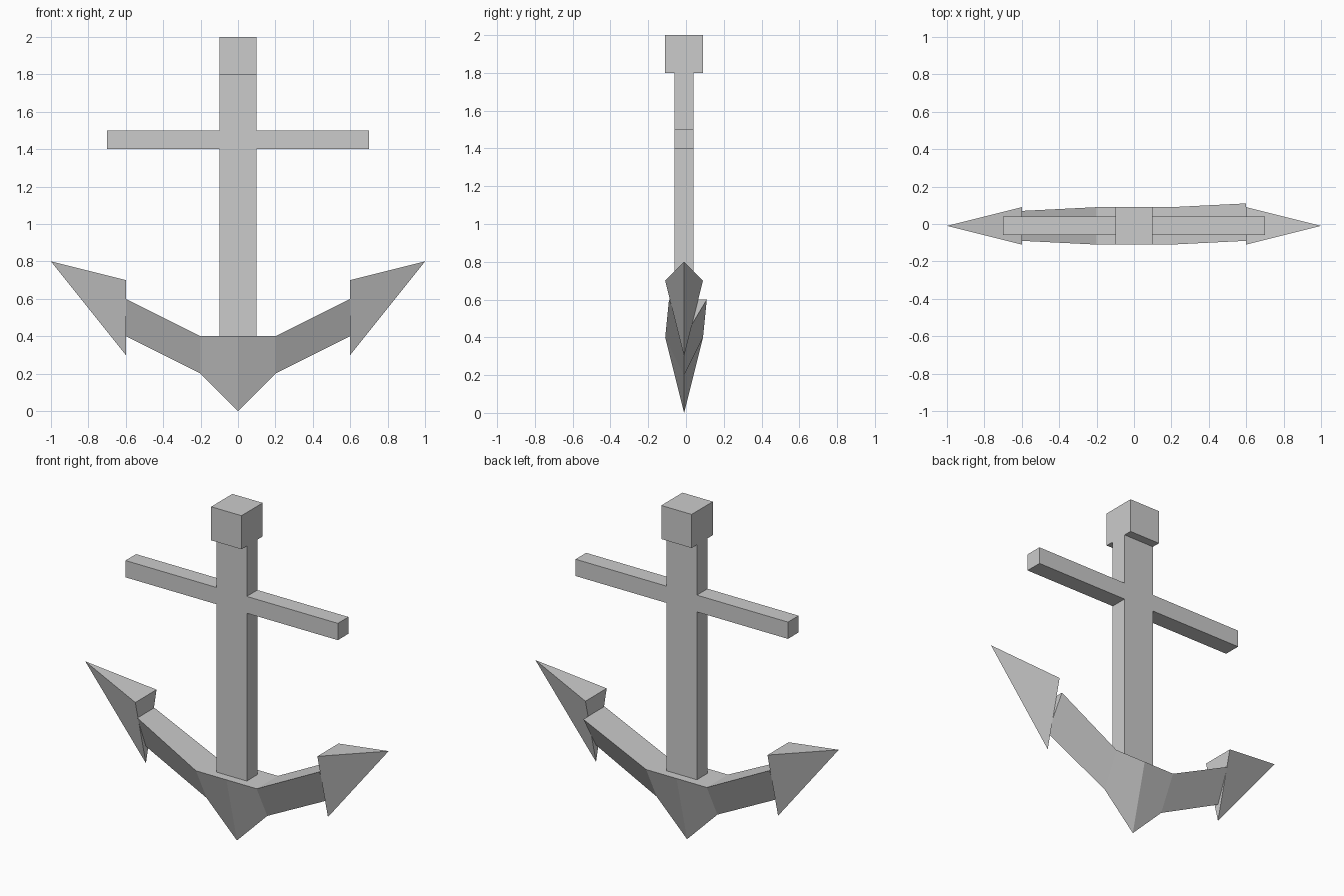
import bpy

SHIFT = -0.01  # keeps the slightly uneven arms centred in depth

if "Cube" in bpy.data.objects:
    bpy.data.objects.remove(bpy.data.objects["Cube"])

iron = bpy.data.materials.new("iron_grey")
iron.use_nodes = True
grey = (0.6, 0.6, 0.6, 1)
iron.diffuse_color = grey
iron.node_tree.nodes["Principled BSDF"].inputs["Base Color"].default_value = grey


def add_part(name, verts, faces):
    """Flat-shaded mesh part with outward normals."""
    import bmesh
    bm = bmesh.new()
    pts = [bm.verts.new((x, y + SHIFT, z)) for x, y, z in verts]
    for f in faces:
        bm.faces.new([pts[i] for i in f])
    bmesh.ops.recalc_face_normals(bm, faces=bm.faces)
    mesh = bpy.data.meshes.new(name)
    bm.to_mesh(mesh)
    bm.free()
    mesh.materials.append(iron)
    obj = bpy.data.objects.new(name, mesh)
    bpy.context.collection.objects.link(obj)
    return obj


def extrude_profile(name, outline, half_depth):
    """Front outline (x, z) given thickness along y."""
    n = len(outline)
    verts = [(x, y, z) for y in (-half_depth, half_depth) for x, z in outline]
    faces = [list(range(n)), list(range(n, 2 * n))]
    faces += [[i, (i + 1) % n, n + (i + 1) % n, n + i] for i in range(n)]
    return add_part(name, verts, faces)


# Shank and crossbar form one flush cross
half = [(0.1, 0.4), (0.1, 1.4), (0.7, 1.4), (0.7, 1.5), (0.1, 1.5), (0.1, 1.8)]
extrude_profile("shank_and_crossbar", half + [(-x, z) for x, z in reversed(half)], 0.05)

# Square block on top of the shank
extrude_profile("top_block", [(-0.1, 1.8), (0.1, 1.8), (0.1, 2), (-0.1, 2)], 0.1)

# Crown and arms: triangular sections as x, top z, keel z, front y, back y
stations = [
    (-0.6, 0.6, 0.4, -0.08, 0.08),
    (-0.2, 0.4, 0.2, -0.1, 0.1),
    (0, 0.4, 0, -0.1, 0.1),
    (0.2, 0.4, 0.2, -0.1, 0.1),
    (0.6, 0.6, 0.4, -0.08, 0.12),
]
verts, faces = [], []
for x, top, keel, front, back in stations:
    verts += [(x, front, top), (x, back, top), (x, 0, keel)]
for s in range(len(stations) - 1):
    a, b = 3 * s, 3 * s + 3
    faces += [[a + i, a + (i + 1) % 3, b + (i + 1) % 3, b + i] for i in range(3)]
last = len(verts) - 3
faces += [[0, 1, 2], [last, last + 1, last + 2]]
add_part("crown_and_arms", verts, faces)

# Pointed flukes on both arm ends
for name, side in (("left_fluke", 1), ("right_fluke", -1)):
    add_part(name,
             [(0.6 * side, -0.1, 0.7), (0.6 * side, 0.1, 0.7),
              (0.6 * side, 0, 0.3), (side, 0, 0.8)],
             [[0, 1, 2], [0, 1, 3], [1, 2, 3], [2, 0, 3]])
